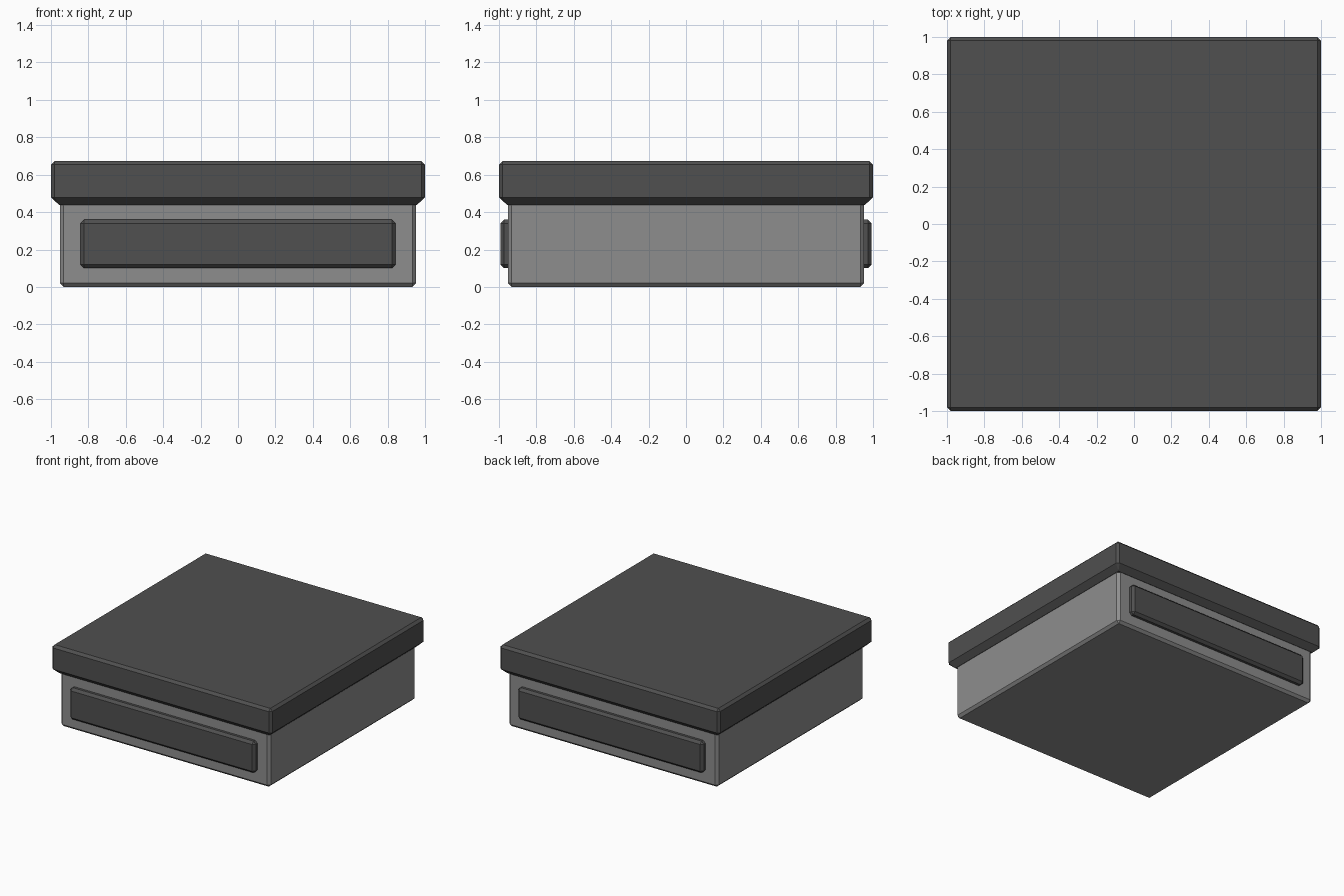
import bpy
import bmesh

if "Cube" in bpy.data.objects:
    bpy.data.objects.remove(bpy.data.objects["Cube"])


def grey(name, value):
    mat = bpy.data.materials.new(name)
    mat.diffuse_color = (value, value, value, 1)
    mat.use_nodes = True
    mat.node_tree.nodes["Principled BSDF"].inputs["Base Color"].default_value = mat.diffuse_color
    return mat


def finish(name, bm, mat):
    bmesh.ops.recalc_face_normals(bm, faces=bm.faces)
    mesh = bpy.data.meshes.new(name)
    bm.to_mesh(mesh)
    bm.free()
    mesh.materials.append(mat)
    obj = bpy.data.objects.new(name, mesh)
    bpy.context.collection.objects.link(obj)
    return obj


def stacked_block(name, rings, mat):
    """Square block lofted through rings of (z, half width, corner cut)."""
    bm = bmesh.new()
    loops = []
    for z, h, c in rings:
        k = h - c
        pts = [(k, -h), (h, -k), (h, k), (k, h), (-k, h), (-h, k), (-h, -k), (-k, -h)]
        loops.append([bm.verts.new((x, y, z)) for x, y in pts])
    for low, high in zip(loops, loops[1:]):
        for i in range(8):
            j = (i + 1) % 8
            bm.faces.new((low[i], low[j], high[j], high[i]))
    bm.faces.new(loops[0][::-1])
    bm.faces.new(loops[-1])
    # Merge the uncut corners into single points
    bmesh.ops.remove_doubles(bm, verts=bm.verts, dist=1e-5)
    return finish(name, bm, mat)


def bevelled_box(name, centre, size, bevel, mat):
    bm = bmesh.new()
    bmesh.ops.create_cube(bm, size=1)
    bmesh.ops.scale(bm, vec=size, verts=bm.verts)
    bmesh.ops.bevel(bm, geom=bm.edges[:], offset=bevel, segments=1,
                    affect='EDGES', profile=0.5)
    obj = finish(name, bm, mat)
    obj.location = centre
    return obj


dark = grey("dark_grey", 0.08)
light = grey("mid_grey", 0.27)

# Body with chamfered bottom and corners
stacked_block("body", [(0, 0.932, 0), (0.02, 0.952, 0.02), (0.45, 0.952, 0.02)], light)

# Overhanging lid with a sloped underside
stacked_block("lid", [(0.437, 0.955, 0), (0.479, 1.0, 0.02),
                      (0.654, 1.0, 0.02), (0.674, 0.98, 0)], dark)

# Raised panels on front and back
for name, side in (("front_panel", -1), ("back_panel", 1)):
    bevelled_box(name, (0, side * 0.955, 0.23), (1.686, 0.076, 0.26), 0.02, dark)
